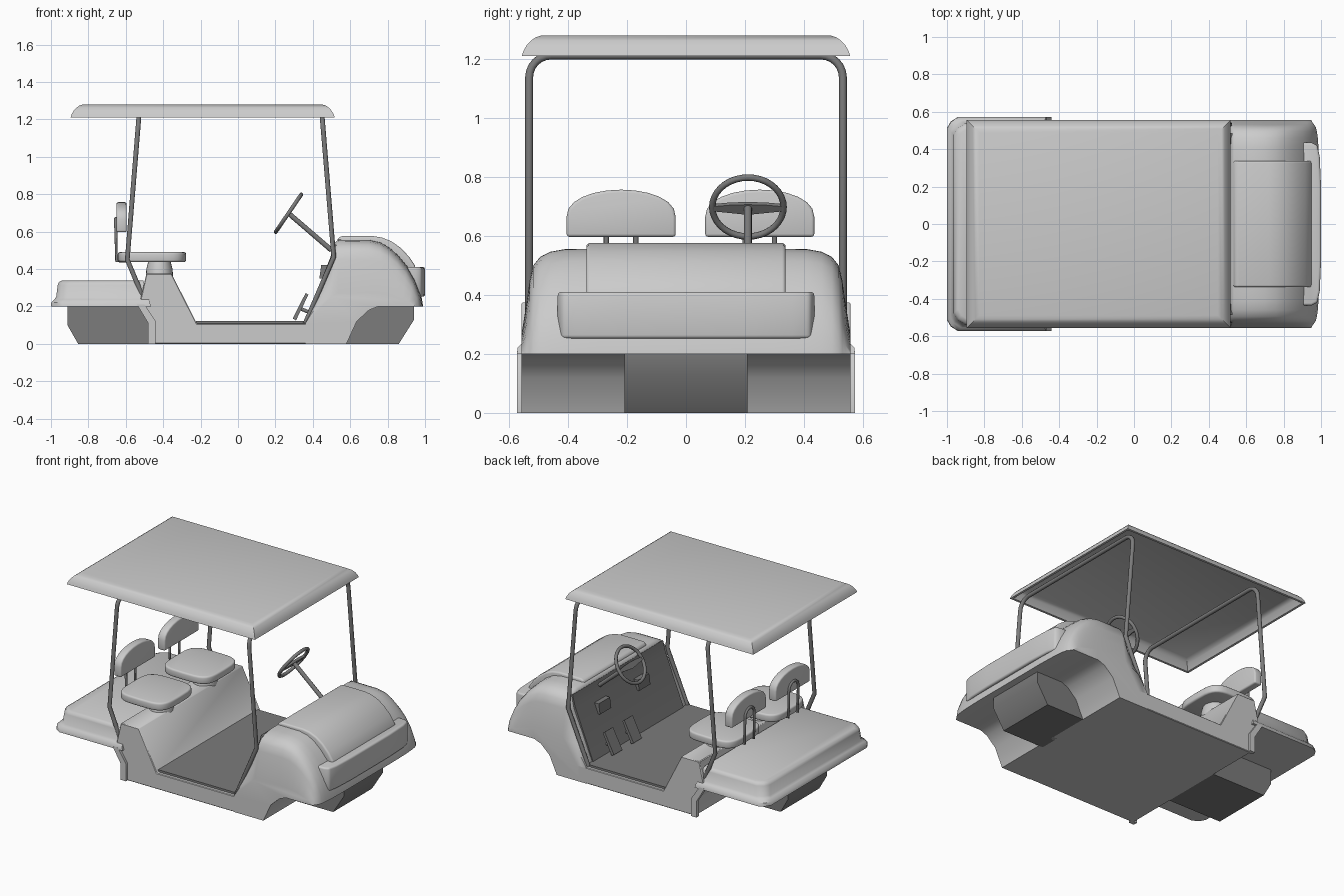
import bpy, bmesh, math
from mathutils import Vector

if "Cube" in bpy.data.objects:
    bpy.data.objects.remove(bpy.data.objects["Cube"])

dark = bpy.data.materials.new("dark_grey")
dark.diffuse_color = (0.2, 0.2, 0.2, 1)
dark.use_nodes = True
dark.node_tree.nodes["Principled BSDF"].inputs["Base Color"].default_value = dark.diffuse_color


def finish(ob, mat, angle):
    if mat:
        ob.data.materials.append(mat)
    bpy.ops.object.select_all(action='DESELECT')
    ob.select_set(True)
    bpy.context.view_layer.objects.active = ob
    bpy.ops.object.shade_smooth_by_angle(angle=math.radians(angle))
    return ob


def loft(name, rings, mat=None, bevel=0, angle=35, segs=3):
    """Skin equal-length rings, cap both ends, optionally round hard edges."""
    bm = bmesh.new()
    vs = [[bm.verts.new(p) for p in r] for r in rings]
    n = len(rings[0])
    for a, b in zip(vs, vs[1:]):
        for i in range(n):
            j = (i + 1) % n
            bm.faces.new((a[i], a[j], b[j], b[i]))
    bm.faces.new(vs[0][::-1])
    bm.faces.new(vs[-1])
    bmesh.ops.recalc_face_normals(bm, faces=bm.faces)
    if bevel:
        hard = [e for e in bm.edges if e.calc_face_angle(0) > math.radians(35)]
        bmesh.ops.bevel(bm, geom=hard, offset=bevel, segments=segs, profile=0.5,
                        affect='EDGES', clamp_overlap=True)
    me = bpy.data.meshes.new(name)
    bm.to_mesh(me)
    bm.free()
    ob = bpy.data.objects.new(name, me)
    bpy.context.collection.objects.link(ob)
    return finish(ob, mat, angle)


def side_prism(name, prof, y0, y1, **kw):
    return loft(name, [[(x, y, z) for x, z in prof] for y in (y0, y1)], **kw)


def plan_prism(name, prof, z0, z1, **kw):
    return loft(name, [[(x, y, z) for x, y in prof] for z in (z0, z1)], **kw)


def tube(name, pts, r, mat=dark):
    cu = bpy.data.curves.new(name, 'CURVE')
    cu.dimensions = '3D'
    cu.bevel_depth, cu.bevel_resolution, cu.use_fill_caps = r, 3, True
    sp = cu.splines.new('POLY')
    sp.points.add(len(pts) - 1)
    for p, q in zip(sp.points, pts):
        p.co = (*q, 1)
    ob = bpy.data.objects.new(name, cu)
    bpy.context.collection.objects.link(ob)
    bpy.ops.object.select_all(action='DESELECT')
    ob.select_set(True)
    bpy.context.view_layer.objects.active = ob
    bpy.ops.object.convert(target='MESH')
    return finish(bpy.context.object, mat, 50)


# Roof: hollow shell with rounded rim
def roof_ring(z, i):
    x0, x1, w = -0.895 + i, 0.517 - i, 0.557 - i
    return [(x0, -w, z), (x1, -w, z), (x1, w, z), (x0, w, z)]


loft("roof", [roof_ring(z, i) for z, i in (
    (1.262, 0.07), (1.245, 0.035), (1.21, 0.015), (1.21, 0), (1.228, 0.006),
    (1.247, 0.017), (1.263, 0.032), (1.274, 0.048), (1.28, 0.068))])

# Roof hoops: bent posts joined by a rounded crossbar
def hoop(name, foot, knee, top, w=0.532, r=0.075):
    side = [(foot[0], w, foot[1]), (knee[0], w, knee[1])]
    for k in range(7):
        a = math.pi / 2 * k / 6
        z = top[1] - r + r * math.sin(a)
        t = (z - knee[1]) / (top[1] - knee[1])
        side.append((knee[0] + (top[0] - knee[0]) * t, w - r + r * math.cos(a), z))
    tube(name, side + [(x, -y, z) for x, y, z in reversed(side)], 0.0135)


hoop("front_hoop", (0.36, 0.11), (0.512, 0.465), (0.45, 1.212))
hoop("rear_hoop", (-0.45, 0.11), (-0.592, 0.45), (-0.53, 1.212))

# Sill and seat box
side_prism("seat_box_and_sill", [
    (-0.46, 0), (0.42, 0), (0.42, 0.108), (-0.22, 0.108), (-0.355, 0.375),
    (-0.49, 0.375), (-0.53, 0.2), (-0.46, 0.11)], -0.557, 0.557, bevel=0.004, segs=1)
side_prism("floor_mat", [(-0.225, 0.1), (0.37, 0.1), (0.37, 0.122), (-0.225, 0.122)],
           -0.535, 0.535, mat=dark)

# Front cowl with wheel arches, lofted across the width
cowl = [(0.36, 0.11), (0.43, 0.285), (0.50, 0.46), (0.518, 0.54), (0.535, 0.557),
        (0.70, 0.556), (0.76, 0.543), (0.81, 0.515), (0.86, 0.47), (0.91, 0.41),
        (0.95, 0.34), (0.98, 0.26), (0.99, 0.2), (0.75, 0.2), (0.70, 0.18),
        (0.635, 0.12), (0.58, 0), (0.36, 0)]


def cowl_ring(y, f, g):
    return [(x if x < 0.75 else 0.75 + (x - 0.75) * g, y,
             z if z < 0.2 else 0.2 + (z - 0.2) * f) for x, z in cowl]


half = [(0.0, 1, 1), (0.3, 1, 1), (0.41, 0.995, 0.985), (0.46, 0.97, 0.97),
        (0.495, 0.92, 0.95), (0.518, 0.84, 0.925), (0.53, 0.7, 0.89),
        (0.54, 0.5, 0.86), (0.557, 0.2, 0.82)]
loft("front_cowl", [cowl_ring(-y, f, g) for y, f, g in half[:0:-1]] +
     [cowl_ring(*h) for h in half], angle=48)

# Raised bonnet and bumper
side_prism("bonnet", [
    (0.54, 0.4), (0.53, 0.56), (0.55, 0.576), (0.72, 0.576), (0.77, 0.568), (0.82, 0.548),
    (0.87, 0.513), (0.915, 0.465), (0.945, 0.42), (0.955, 0.385), (0.85, 0.35)],
    -0.338, 0.338, bevel=0.012, angle=45)
plan_prism("bumper", [
    (0.85, -0.435), (0.95, -0.435), (0.98, -0.42), (0.993, -0.36), (1.0, -0.2),
    (1.0, 0.2), (0.993, 0.36), (0.98, 0.42), (0.95, 0.435), (0.85, 0.435)],
    0.252, 0.41, bevel=0.012, angle=45)

# Firewall, dashboard boxes and pedals
side_prism("firewall", [(0.356, 0.118), (0.494, 0.463), (0.512, 0.535), (0.54, 0.52),
                        (0.52, 0.45), (0.39, 0.118)], -0.485, 0.485, mat=dark)
for i, y in enumerate((-0.18, 0.24)):
    side_prism(f"dash_box_{i}", [(0.435, 0.35), (0.445, 0.42), (0.5, 0.42), (0.46, 0.35)],
               y - 0.06, y + 0.06, mat=dark)
for i, y in enumerate((0.1, 0.31)):
    side_prism(f"pedal_{i}", [(0.292, 0.135), (0.31, 0.125), (0.376, 0.262), (0.362, 0.272)],
               y - 0.045, y + 0.045, mat=dark)
    tube(f"pedal_arm_{i}", [(0.33, y, 0.19), (0.40, y, 0.16)], 0.01)

# Steering wheel, spoke bar and column
hub, up, nrm = Vector((0.27, 0.21, 0.698)), Vector((0.564, 0, 0.826)), Vector((0.826, 0, -0.564))
bpy.ops.mesh.primitive_torus_add(location=hub, rotation=(0, -0.972, 0), major_radius=0.121,
                                 minor_radius=0.011, major_segments=36, minor_segments=10)
wheel = bpy.context.object
wheel.name = "steering_wheel"
finish(wheel, dark, 50)
lens = [(-0.115, -0.012), (0, -0.026), (0.115, -0.012), (0.115, 0.008), (0.06, 0.014),
        (0, 0.016), (-0.06, 0.014), (-0.115, 0.008)]
loft("wheel_spoke", [[hub + up * v + Vector((0, u, 0)) + nrm * d for u, v in lens]
                     for d in (-0.007, 0.009)], mat=dark)
tube("steering_column", [hub, (0.50, 0.21, 0.50)], 0.014)

# Rear deck: flared rim, upright sides, rounded top
def deck_ring(z, i):
    x0, w, c = -1 + i, 0.573 - i, 0.06
    return [(-0.455, -w, z), (x0 + c, -w, z), (x0 + 0.02, -w + 0.025, z), (x0, -w + c, z),
            (x0, w - c, z), (x0 + 0.02, w - 0.025, z), (x0 + c, w, z), (-0.455, w, z)]


deck = loft("rear_deck", [deck_ring(z, i) for z, i in (
    (0.2, 0), (0.222, 0.002), (0.238, 0.018), (0.25, 0.028), (0.315, 0.036),
    (0.33, 0.043), (0.338, 0.058))], angle=40)
for v in deck.data.vertices:  # lean the front end back along the hoop
    if v.co.x > -0.46:
        v.co.x -= (v.co.z - 0.2) * 0.3 + 0.01
for s in (-1, 1):
    side_prism("hoop_foot", [(-0.48, 0), (-0.44, 0), (-0.44, 0.12), (-0.5, 0.21), (-0.54, 0.21),
                             (-0.48, 0.11)], s * 0.545, s * 0.573)

# Underbody blocks between the wheel wells
side_prism("front_underbody", [(0.55, 0), (0.86, 0), (0.942, 0.13), (0.942, 0.21), (0.55, 0.21)],
           -0.208, 0.208, mat=dark)
side_prism("rear_underbody", [(-0.45, 0), (-0.855, 0), (-0.912, 0.1), (-0.912, 0.21), (-0.45, 0.21)],
           -0.208, 0.208, mat=dark)

# Seats: pedestal, cushion, backrest and support hoop
def squircle(cx, cy, hx, hy, e, n=32):
    pw = lambda c: math.copysign(abs(c) ** e, c)
    return [(cx + hx * pw(math.cos(2 * math.pi * k / n)),
             cy + hy * pw(math.sin(2 * math.pi * k / n))) for k in range(n)]


for side, y in (("right", -0.22), ("left", 0.25)):
    loft(f"{side}_seat_pedestal", [[(px, py, z) for px, py in squircle(-0.42, y, r, r * 1.2, 1, 24)]
                                   for z, r in ((0.335, 0.075), (0.40, 0.07), (0.44, 0.06))])
    plan_prism(f"{side}_seat_cushion", squircle(-0.46, y, 0.183, 0.185, 0.5),
               0.437, 0.49, bevel=0.012, angle=45)
    back = [(-0.185, 0.597), (0.185, 0.597)]
    for k in range(13):
        a = math.pi * k / 12
        back.append((0.185 * math.cos(a), 0.665 + 0.092 * math.sin(a) ** 0.9))
    loft(f"{side}_backrest", [[(x, y + u, v) for u, v in back] for x in (-0.65, -0.595)],
         bevel=0.01, angle=45)
    bar = [(-0.60, 0.05, 0.443), (-0.65, 0.05, 0.443)]
    bar += [(-0.653, 0.05 * math.cos(math.pi / 2 * k / 5), 0.62 + 0.05 * math.sin(math.pi / 2 * k / 5))
            for k in range(6)]
    path = bar + [(a, -b, c) for a, b, c in bar[-2::-1]]
    tube(f"{side}_backrest_support", [(a, y + b, c) for a, b, c in path], 0.009)
